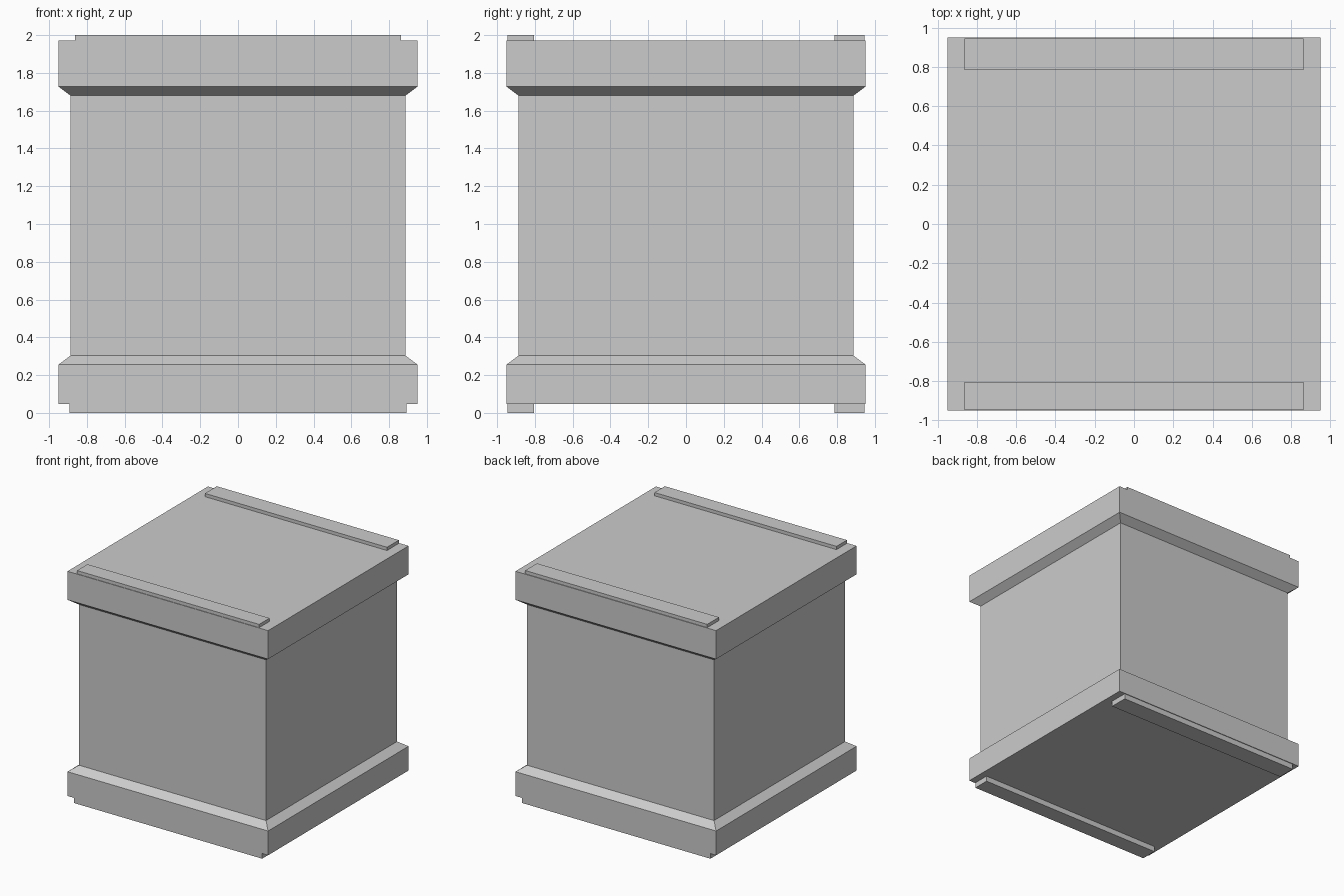
import bpy, bmesh

if "Cube" in bpy.data.objects:
    bpy.data.objects.remove(bpy.data.objects["Cube"])

RIM, BODY = 0.951, 0.887  # half widths


def square_loft(name, rings):
    """Closed solid through square rings given as (half width, height)."""
    bm = bmesh.new()
    loops = [[bm.verts.new((sx * h, sy * h, z))
              for sx, sy in ((-1, -1), (1, -1), (1, 1), (-1, 1))]
             for h, z in rings]
    for a, b in zip(loops, loops[1:]):
        for i in range(4):
            j = (i + 1) % 4
            bm.faces.new((a[i], a[j], b[j], b[i]))
    bm.faces.new(loops[0][::-1])
    bm.faces.new(loops[-1])
    finish(name, bm)


def box(name, x, y, z):
    """Box from (min, max) ranges."""
    bm = bmesh.new()
    bmesh.ops.create_cube(bm, size=1)
    for v in bm.verts:
        v.co = [r[0] if c < 0 else r[1] for c, r in zip(v.co, (x, y, z))]
    finish(name, bm)


def finish(name, bm):
    bmesh.ops.recalc_face_normals(bm, faces=bm.faces)
    mesh = bpy.data.meshes.new(name)
    bm.to_mesh(mesh)
    bm.free()
    bpy.context.collection.objects.link(bpy.data.objects.new(name, mesh))


# Crate body with chamfered base and lid rims
square_loft("crate_body", [(RIM, 0.047), (RIM, 0.255), (BODY, 0.303),
                           (BODY, 1.68), (RIM, 1.728), (RIM, 1.972)])

# Front and back rails on the lid and under the base
for side, y in (("front", (-0.946, -0.805)), ("back", (0.785, 0.945))):
    box("top_rail_" + side, (-0.863, 0.863), y, (1.972, 2.0))
    box("bottom_rail_" + side, (-0.893, 0.891), y, (0.0, 0.047))
